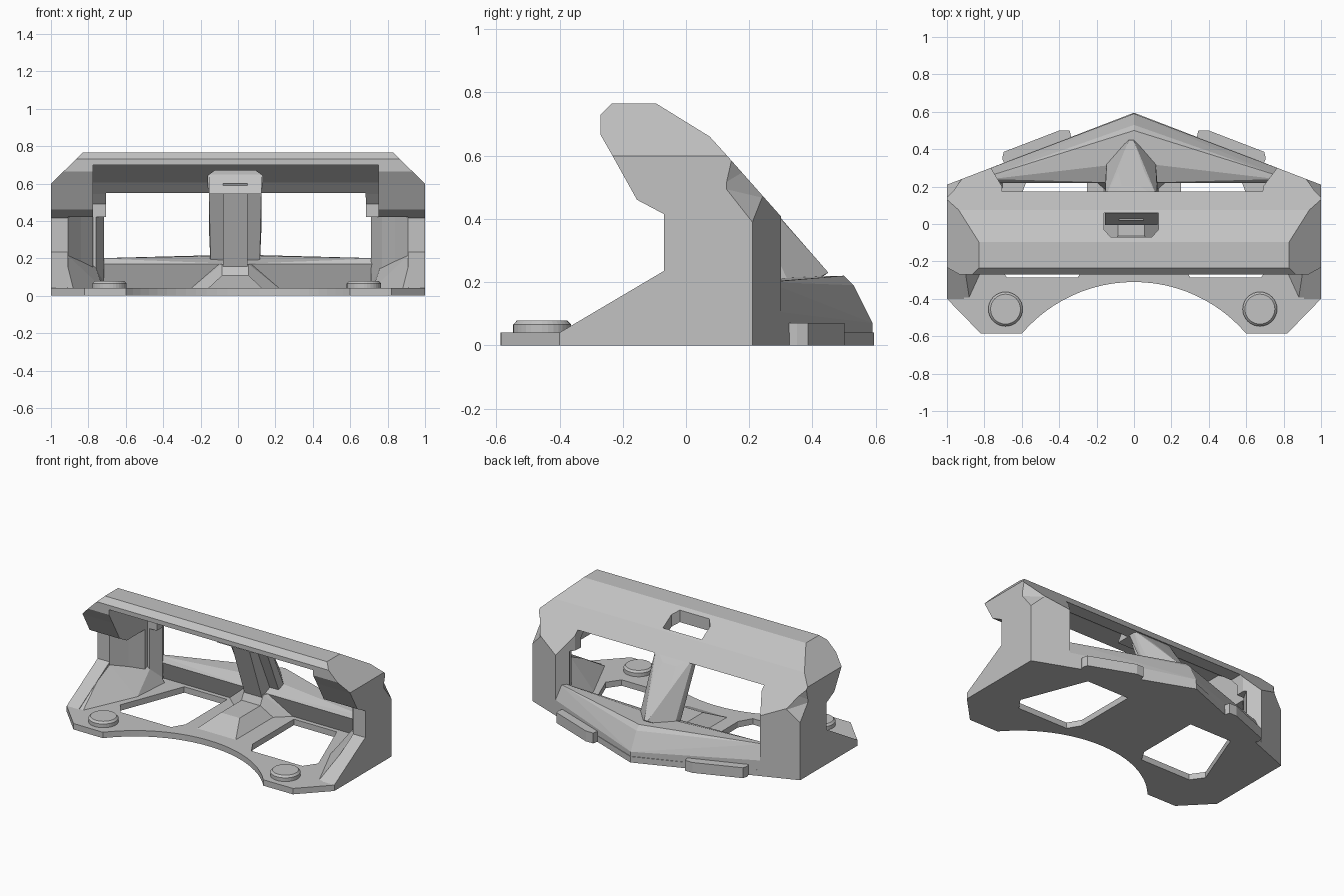
import bpy, bmesh, math
from mathutils import Matrix

cube = bpy.data.objects.get("Cube")
if cube:
    bpy.data.objects.remove(cube, do_unlink=True)

grey = bpy.data.materials.new("matte_grey")
grey.use_nodes = True
GREY = (0.54, 0.54, 0.54, 1)
grey.diffuse_color = GREY
grey.node_tree.nodes["Principled BSDF"].inputs["Base Color"].default_value = GREY


def finish(name, bm):
    bmesh.ops.recalc_face_normals(bm, faces=bm.faces)
    me = bpy.data.meshes.new(name)
    bm.to_mesh(me)
    bm.free()
    me.materials.append(grey)
    ob = bpy.data.objects.new(name, me)
    bpy.context.collection.objects.link(ob)
    return ob


def prism(name, pts, axis, lo, hi):
    """Extrude a flat outline along one axis."""
    place = {"x": lambda a, b, t: (t, a, b),
             "y": lambda a, b, t: (a, t, b),
             "z": lambda a, b, t: (a, b, t)}[axis]
    bm = bmesh.new()
    rings = [[bm.verts.new(place(a, b, t)) for a, b in pts] for t in (lo, hi)]
    bm.faces.new(rings[0])
    bm.faces.new(rings[1])
    n = len(pts)
    for i in range(n):
        j = (i + 1) % n
        bm.faces.new((rings[0][i], rings[0][j], rings[1][j], rings[1][i]))
    return finish(name, bm)


def hull(name, pts):
    bm = bmesh.new()
    for p in pts:
        bm.verts.new(p)
    bmesh.ops.convex_hull(bm, input=bm.verts)
    loose = [v for v in bm.verts if not v.link_faces]
    bmesh.ops.delete(bm, geom=loose, context="VERTS")
    flat = math.radians(1)
    bmesh.ops.dissolve_limit(bm, angle_limit=flat, verts=bm.verts, edges=bm.edges)
    return finish(name, bm)


def boolean(ob, cutter, op="DIFFERENCE"):
    mod = ob.modifiers.new("cut", "BOOLEAN")
    mod.object, mod.operation, mod.solver = cutter, op, "EXACT"
    deps = bpy.context.evaluated_depsgraph_get()
    me = bpy.data.meshes.new_from_object(ob.evaluated_get(deps))
    ob.modifiers.clear()
    ob.data = me
    bpy.data.objects.remove(cutter, do_unlink=True)


def flip(pts, s):
    return [(p[0] * s,) + tuple(p[1:]) for p in pts]


def both(pts):
    """Points with their mirror images."""
    return pts + flip(pts, -1)


# Frame: side profile trimmed by the plan and front outlines
side = [(-.6, 0), (-.6, .04), (-.4, .04), (-.07, .235), (-.07, .415), (-.155, .46),
        (-.23, .595), (-.27, .665), (-.27, .73), (-.235, .765), (-.095, .765),
        (.075, .66), (.125, .605), (.6, .07), (.6, 0)]
frame = prism("frame", side, "x", -1.1, 1.1)

radius, mid = .79, -1.1
half = math.asin(.6 / radius)
arc = [(radius * math.sin(a), mid + radius * math.cos(a))
       for a in (half * (1 - i / 12) for i in range(25))]
plan = [(0, .595), (1, .21), (1, -.4), (.82, -.585)] + arc + [
        (-.82, -.585), (-1, -.4), (-1, .21)]
boolean(frame, prism("plan_trim", plan, "z", -.1, 1), "INTERSECT")
front = [(-1.05, -.1), (1.05, -.1), (1.05, .55), (.83, .765), (.8, .8),
         (-.8, .8), (-.83, .765), (-1.05, .55)]
boolean(frame, prism("corner_trim", front, "y", -1, 1), "INTERSECT")

# Hollow under the visor, then the wide rear opening that flares outwards
hollow = [(-.8, .04), (-.8, .7), (-.12, .7), (.03, .605), (.09, .545),
          (.14, .49), (.14, .04)]
boolean(frame, prism("hollow_cut", hollow, "x", -.775, .75))
opening = [(-.705, 0), (.675, 0), (.69, .2), (.765, .3), (.765, .8),
           (-.765, .8), (-.765, .3), (-.705, .2)]
boolean(frame, prism("opening_cut", opening, "z", .04, .55))

# Slot through the visor
slot = [(-.16, .06), (.13, .06), (.13, -.03), (.095, -.07), (-.125, -.07), (-.16, -.03)]
boolean(frame, prism("slot_cut", slot, "z", .5, .9))

hole = [(.25, -.2), (.25, .24), (.57, .24), (.74, -.2), (.68, -.285), (.3, -.285)]
bay = [(.66, -.8), (.91, -.8), (.91, -.07), (.84, .03), (.77, .12), (.7, .25), (.66, .25)]
notch = [(1.02, .125, .61), (1.02, .1, .5), (1.02, .21, .36), (1.02, .4, .5),
         (.9, .27, .46), (.95, .2, .56)]
for s in (1, -1):
    boolean(frame, prism("bay_cut", flip(bay, s), "z", .04, .42))
    boolean(frame, prism("hole_cut", flip(hole, s), "z", -.1, .1))
    boolean(frame, hull("notch_cut", flip(notch, s)))

# Rear sill, side gussets, tabs and pins
sill = [(0, .285, 0), (0, .22, .17), (0, .33, .215), (0, .5, .22), (0, .53, .19),
        (0, .59, .07), (0, .59, 0), (.765, .285, 0), (.765, .22, .17), (.765, .24, .2),
        (.765, .26, .2), (.765, .3, .105), (.765, .3, 0)]
gusset = [(.93, -.4, .035), (.93, -.07, .235), (.93, .12, .235), (.88, -.4, .035),
          (.72, -.05, .035), (.7, .22, .035), (.77, .2, .18), (.93, .22, .035)]
for s, word in ((1, "left"), (-1, "right")):
    hull(word + "_rear_sill", flip(sill, s))
    hull(word + "_gusset", flip(gusset, s))

    tab = [(-.19, -.04), (.19, -.04), (.19, .02), (.17, .05), (-.15, .05), (-.2, .03)]
    ob = prism(word + "_rear_tab", flip(tab, s), "z", 0, .07)
    ob.data.transform(Matrix.Translation((s * .52, .4, 0))
                      @ Matrix.Rotation(-s * math.atan(.385), 4, "Z"))

    bm = bmesh.new()
    for r1, r2, z, h in ((.092, .092, .05, .03), (.092, .08, .0715, .013)):
        bmesh.ops.create_cone(bm, cap_ends=True, segments=32, radius1=r1, radius2=r2,
                              depth=h, matrix=Matrix.Translation((s * .68, -.455, z)))
    finish(word + "_pin", bm).location.x = -.007

# Central strut: rear flange, front web, head and foot, slightly off centre
flange = both([(.14, .14, .575), (.14, .1, .56), (.14, .22, .35), (.13, .3, .12),
               (.13, .34, .17), (.012, .45, .23), (.05, .2, .515), (.07, .28, .425)])
web = both([(.065, .02, .6), (.065, .12, .55), (.065, .21, .08), (.065, .33, .12)])
head = both([(.14, .065, .655), (.14, -.005, .545), (.14, .11, .545), (.14, .11, .61)])
foot = both([(.15, -.22, .035), (.07, -.06, .11), (.07, .28, .11), (.15, .25, .035)])
flare = both([(.24, .27, .035), (.07, .12, .035), (.07, .19, .17), (.1, .25, .17)])
for name, pts in (("strut_flange", flange), ("strut_web", web), ("strut_head", head),
                  ("strut_foot", foot), ("strut_flare", flare)):
    hull(name, pts).location.x = -.015
